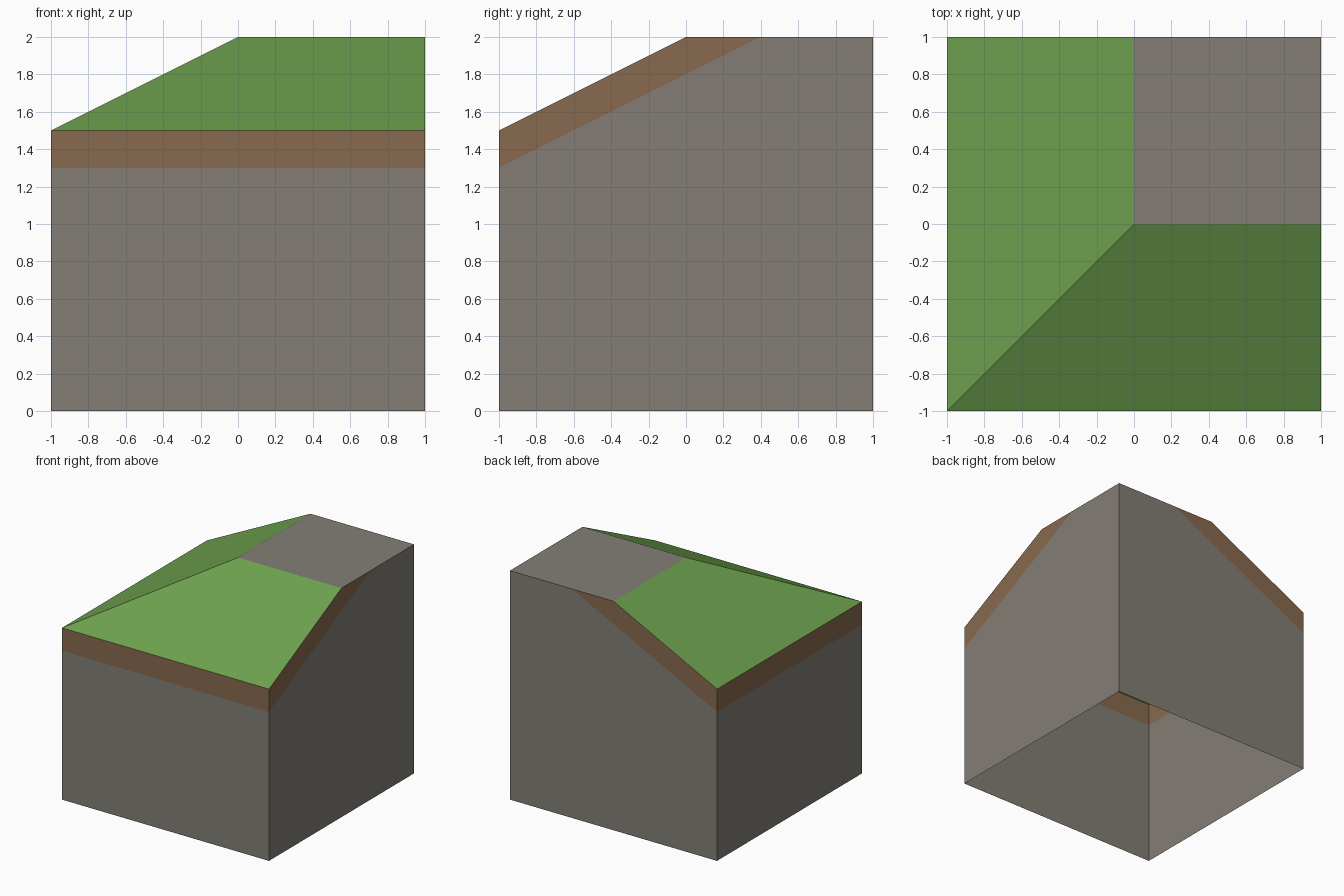
import bpy
import bmesh
import math

if "Cube" in bpy.data.objects:
    bpy.data.objects.remove(bpy.data.objects["Cube"])


def material(name, rgb):
    m = bpy.data.materials.new(name)
    lin = [((c / 255 + 0.055) / 1.055) ** 2.4 for c in rgb]
    m.diffuse_color = (*lin, 1)
    m.use_nodes = True
    m.node_tree.nodes["Principled BSDF"].inputs["Base Color"].default_value = m.diffuse_color
    return m


BASE, RISE, SOIL = 1.5, 0.5, 0.2   # low rim height, slope, soil band depth


def slope_height(p):
    # height of the two grassy planes, which meet on the hip line
    return BASE + RISE * (min(p.x, p.y) + 1)


bm = bmesh.new()

# solid block, two units each way
bmesh.ops.create_cube(bm, size=2)
bmesh.ops.translate(bm, verts=bm.verts, vec=(0, 0, 1))

# shave off the left and front slopes, then score the soil line below each
for normal in ((-RISE, 0, 1), (0, -RISE, 1)):
    for drop, shave in ((0, True), (SOIL, False)):
        cut = bmesh.ops.bisect_plane(
            bm, geom=bm.verts[:] + bm.edges[:] + bm.faces[:], dist=1e-5,
            plane_co=(-1, -1, BASE - drop), plane_no=normal, clear_outer=shave)
        if shave:
            edges = [e for e in cut["geom_cut"] if isinstance(e, bmesh.types.BMEdge)]
            bmesh.ops.holes_fill(bm, edges=edges)
bmesh.ops.recalc_face_normals(bm, faces=bm.faces)

# the underside is open
under = [f for f in bm.faces if f.normal.z < -0.9]
bmesh.ops.delete(bm, geom=under, context='FACES')

# colours: rock, soil band on the walls, grass on the slopes
for f in bm.faces:
    c = f.calc_center_median()
    if f.normal.z > 0.5:
        f.material_index = 2 if f.normal.z < 0.99 else 0
    else:
        f.material_index = 1 if c.z > slope_height(c) - SOIL else 0

# remove score lines that separate nothing
bmesh.ops.dissolve_limit(bm, angle_limit=math.radians(1), verts=bm.verts,
                         edges=bm.edges, delimit={'MATERIAL'})

mesh = bpy.data.meshes.new("cliff_corner")
bm.to_mesh(mesh)
bm.free()
for mat in (material("rock_grey", (131, 127, 118)),
            material("soil_brown", (136, 106, 78)),
            material("grass_green", (109, 161, 78))):
    mesh.materials.append(mat)
bpy.context.collection.objects.link(bpy.data.objects.new("cliff_corner", mesh))
